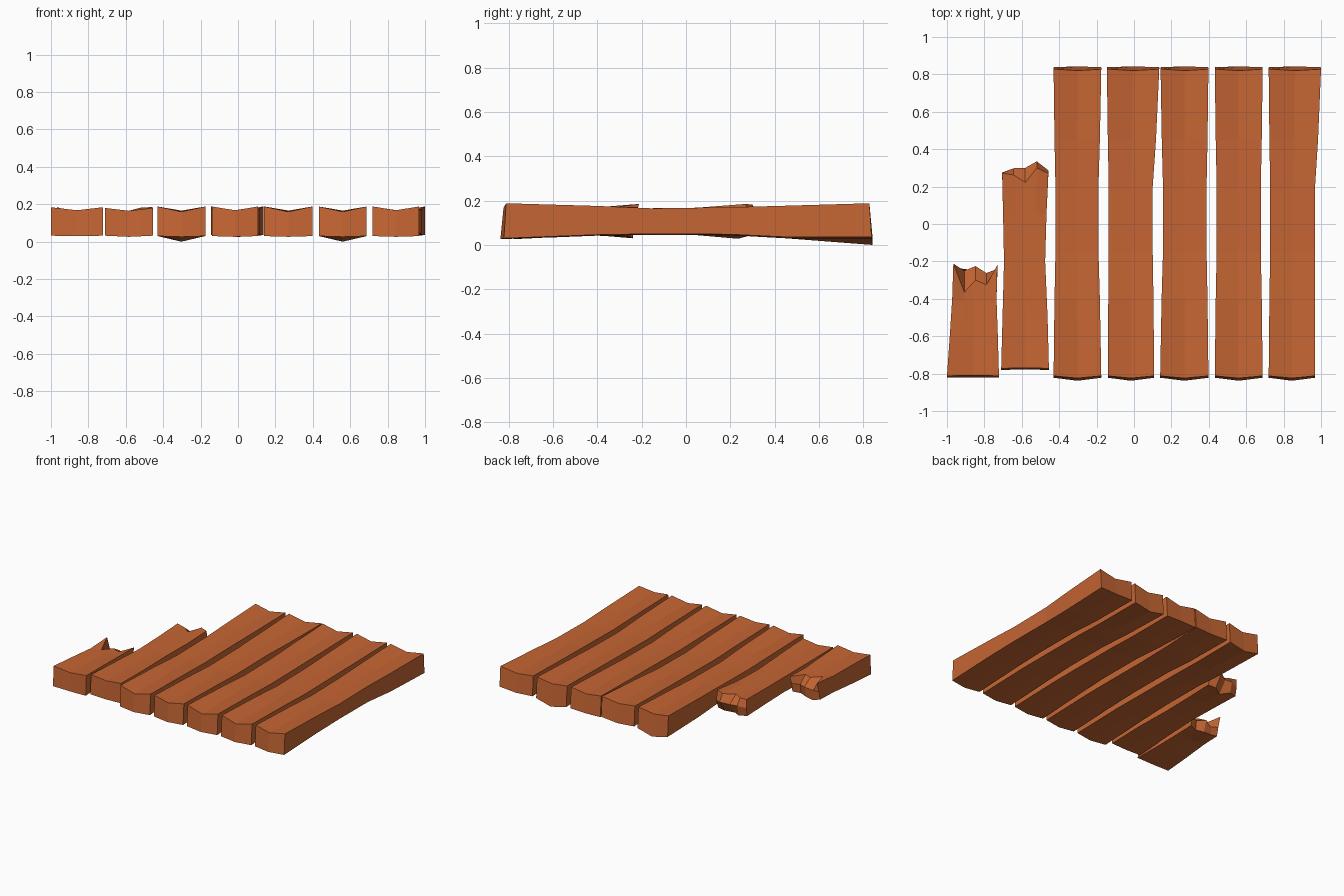
import bpy, bmesh

wood = bpy.data.materials.new("orange_wood")
wood.diffuse_color = (0.56, 0.13, 0.033, 1)


def plank(name, stations, cols=3, broken=None):
    """Loft a plank. Station: y, x left, x right, top edge z, top middle z,
    bottom edge z, bottom middle z, y offset of middle top, y offset of edge bottom,
    y offset of middle bottom.
    broken: (top, middle, bottom) rows of (y, z), one per column."""
    bm = bmesh.new()
    rings = []
    for y, xl, xr, te, tm, be, bmid, ot, oe, om in stations:
        top, bot = [], []
        for i in range(cols):
            u = i / (cols - 1)
            k = 1 - abs(2 * u - 1)
            x = xl + (xr - xl) * u
            top.append(bm.verts.new((x, y + ot * k, te + (tm - te) * k)))
            bot.append(bm.verts.new((x, y + oe + (om - oe) * k, be + (bmid - be) * k)))
        rings.append((top, bot))
    mid = None
    if broken:
        # move the last ring into a jagged, splintered break
        for row, pts in zip(rings[-1], (broken[0], broken[2])):
            for v, (y, z) in zip(row, pts):
                v.co.y, v.co.z = y, z
        mid = [bm.verts.new((v.co.x, y, z)) for v, (y, z) in zip(rings[-1][0], broken[1])]
    # top, underside and long sides
    for n, ((t0, b0), (t1, b1)) in enumerate(zip(rings, rings[1:])):
        for i in range(cols - 1):
            bm.faces.new((t0[i], t0[i + 1], t1[i + 1], t1[i]))
            bm.faces.new((b0[i], b1[i], b1[i + 1], b0[i + 1]))
        for s in (0, -1):
            side = [t0[s], t1[s], b1[s], b0[s]]
            if mid and n == len(rings) - 2:
                side.insert(2, mid[s])
            bm.faces.new(side)
    # end grain
    ft, fb = rings[0]
    bt, bb = rings[-1]
    for i in range(cols - 1):
        bm.faces.new((ft[i], fb[i], fb[i + 1], ft[i + 1]))
        rows = (bt, mid, bb) if mid else (bt, bb)
        for a, b in zip(rows, rows[1:]):
            bm.faces.new((a[i], a[i + 1], b[i + 1], b[i]))
    bmesh.ops.recalc_face_normals(bm, faces=bm.faces)
    me = bpy.data.meshes.new(name)
    bm.to_mesh(me)
    bm.free()
    me.materials.append(wood)
    ob = bpy.data.objects.new(name, me)
    bpy.context.collection.objects.link(ob)


# five whole planks: front left/right x, waist left/right x, back left/right x,
# front top dip z, back bottom z at edge and middle
whole = [
    (-0.43, -0.175, -0.42, -0.19, -0.43, -0.175, 0.160, 0.03, 0.0),
    (-0.14, 0.108, -0.135, 0.10, -0.145, 0.135, 0.168, 0.035, 0.025),
    (0.14, 0.398, 0.155, 0.388, 0.142, 0.398, 0.160, 0.03, 0.028),
    (0.432, 0.688, 0.442, 0.678, 0.432, 0.688, 0.160, 0.03, 0.0),
    (0.72, 0.968, 0.728, 0.968, 0.72, 1.0, 0.168, 0.035, 0.028),
]
for i, (fl, fr, wl, wr, bl, br, dip, be, bm_) in enumerate(whole):
    plank(f"whole_plank_{i + 1}", [
        (-0.812, fl, fr, 0.188, dip, 0.03, 0.026, -0.012, -0.01, -0.026),
        (-0.40, (fl + wl) / 2, (fr + wr) / 2, 0.176, 0.162, 0.046, 0.042, 0, 0, 0),
        (-0.15, wl, wr, 0.165, 0.162, 0.05, 0.046, 0, 0, 0),
        (0.20, wl, wr, 0.170, 0.163, 0.048, 0.044, 0, 0, 0),
        (0.45, (wl + bl) / 2, (wr + br) / 2, 0.177, 0.164, 0.036, 0.03, 0, 0, 0),
        (0.828, bl, br, 0.188, 0.166, be, bm_, -0.008, 0.01, 0.015),
    ])

# long broken plank
plank("long_broken_plank", [
    (-0.772, -0.71, -0.455, 0.18, 0.165, 0.032, 0.026, 0.003, -0.008, -0.006),
    (-0.50, -0.703, -0.462, 0.172, 0.162, 0.045, 0.04, 0, 0, 0),
    (-0.20, -0.695, -0.475, 0.165, 0.163, 0.05, 0.046, 0, 0, 0),
    (0.05, -0.70, -0.468, 0.168, 0.165, 0.048, 0.044, 0, 0, 0),
    (0.27, -0.705, -0.458, 0.18, 0.165, 0.03, 0.03, 0, 0, 0),
], 5, (
    [(0.272, 0.175), (0.262, 0.168), (0.222, 0.165), (0.30, 0.182), (0.27, 0.185)],
    [(0.275, 0.11), (0.298, 0.12), (0.30, 0.115), (0.335, 0.13), (0.287, 0.11)],
    [(0.262, 0.045), (0.28, 0.04), (0.235, 0.028), (0.27, 0.04), (0.262, 0.045)],
))

# short broken plank
plank("short_broken_plank", [
    (-0.812, -1.0, -0.722, 0.184, 0.168, 0.032, 0.03, 0.003, -0.008, -0.008),
    (-0.60, -0.985, -0.728, 0.178, 0.165, 0.036, 0.034, 0, 0, 0),
    (-0.40, -0.972, -0.735, 0.170, 0.163, 0.045, 0.042, 0, 0, 0),
    (-0.22, -0.966, -0.73, 0.18, 0.165, 0.03, 0.03, 0, 0, 0),
], 5, (
    [(-0.212, 0.185), (-0.365, 0.163), (-0.30, 0.165), (-0.325, 0.163), (-0.218, 0.172)],
    [(-0.235, 0.11), (-0.25, 0.10), (-0.225, 0.12), (-0.262, 0.11), (-0.24, 0.11)],
    [(-0.25, 0.045), (-0.24, 0.03), (-0.25, 0.035), (-0.27, 0.04), (-0.25, 0.045)],
))
